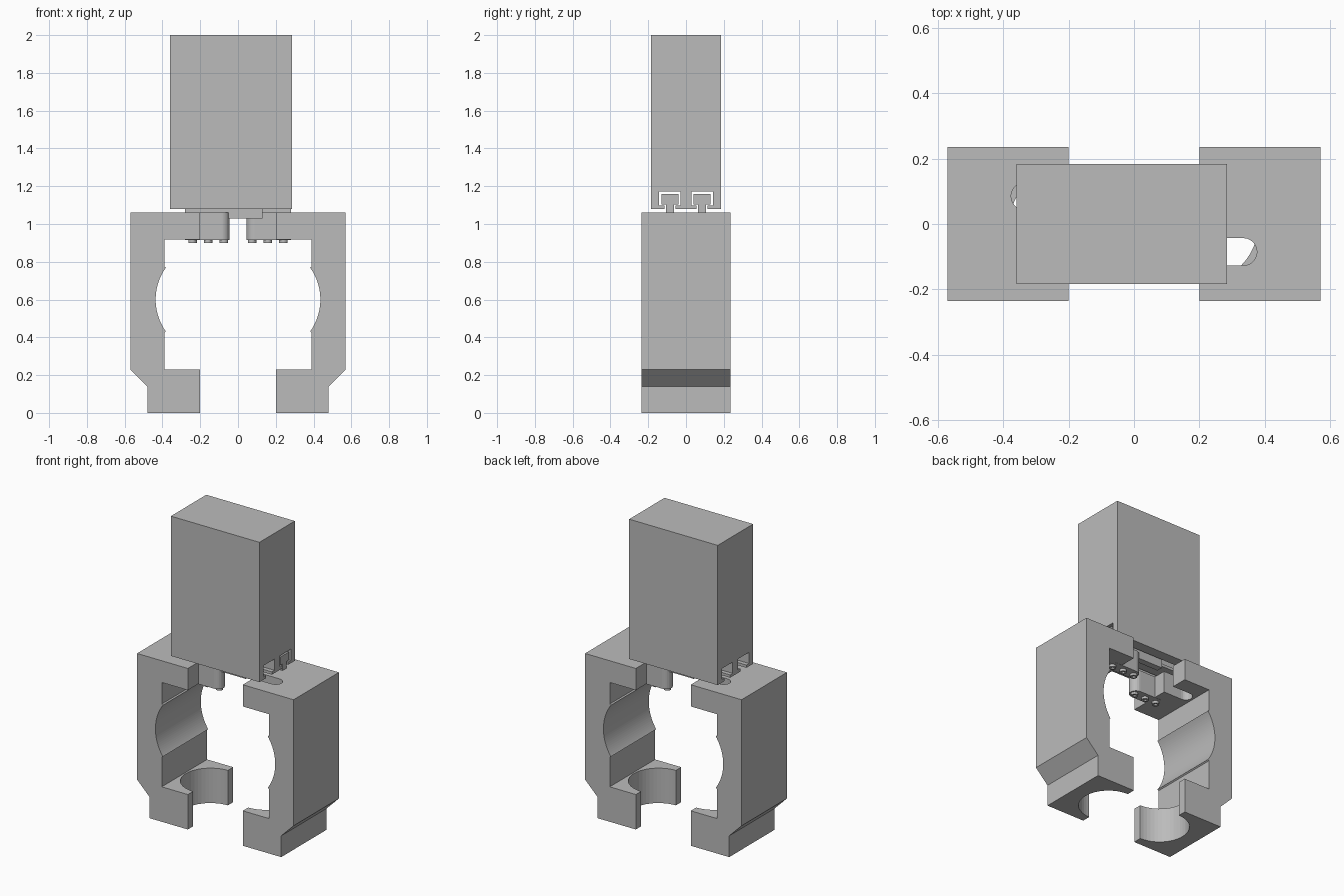
import bpy, bmesh, math
from mathutils import Vector

cube = bpy.data.objects.get("Cube")
if cube:
    bpy.data.objects.remove(cube, do_unlink=True)

grey = bpy.data.materials.new("plain grey")
grey.use_nodes = True
colour = (0.5, 0.5, 0.5, 1)
grey.diffuse_color = colour
grey.node_tree.nodes["Principled BSDF"].inputs["Base Color"].default_value = colour

SLOT_Y = 0.085      # offset of each rail from the centre line
PILL_R = 0.042


def extrude(name, profile, plane, low, high):
    """Extrude a closed 2D profile along the axis missing from its plane."""
    place = {"xy": lambda a, b, d: (a, b, d),
             "xz": lambda a, b, d: (a, d, b),
             "yz": lambda a, b, d: (d, a, b)}[plane]
    bm = bmesh.new()
    face = bm.faces.new([bm.verts.new(place(a, b, low)) for a, b in profile])
    moved = bmesh.ops.extrude_face_region(bm, geom=[face])["geom"]
    shift = Vector(place(0, 0, high - low))
    bmesh.ops.translate(bm, vec=shift,
                        verts=[v for v in moved if isinstance(v, bmesh.types.BMVert)])
    bmesh.ops.recalc_face_normals(bm, faces=bm.faces)
    return finish(name, bm)


def finish(name, bm):
    mesh = bpy.data.meshes.new(name)
    bm.to_mesh(mesh)
    bm.free()
    mesh.materials.append(grey)
    obj = bpy.data.objects.new(name, mesh)
    bpy.context.collection.objects.link(obj)
    return obj


def arc(cx, cy, r, start, end, steps):
    angles = [math.radians(start + (end - start) * i / steps) for i in range(steps + 1)]
    return [(cx + r * math.cos(a), cy + r * math.sin(a)) for a in angles]


def box(a0, a1, b0, b1):
    return [(a0, b0), (a1, b0), (a1, b1), (a0, b1)]


def pill(x0, x1, y):
    return (arc(x1 - PILL_R, y, PILL_R, -90, 90, 12)
            + arc(x0 + PILL_R, y, PILL_R, 90, 270, 12))


def cut(obj, cutter):
    mod = obj.modifiers.new("cut", "BOOLEAN")
    mod.operation, mod.solver, mod.object = "DIFFERENCE", "EXACT", cutter
    graph = bpy.context.evaluated_depsgraph_get()
    mesh = bpy.data.meshes.new_from_object(obj.evaluated_get(graph))
    obj.modifiers.clear()
    obj.data = mesh
    bpy.data.objects.remove(cutter, do_unlink=True)


def turned_copy(obj, name):
    """The other half of the gripper is the same part turned half round."""
    twin = obj.copy()
    twin.name = name
    twin.rotation_euler.z = math.pi
    bpy.context.collection.objects.link(twin)


# Main body with two T-shaped rail slots along its underside
profile = [(-0.184, 2), (-0.184, 1.08)]
for y in (-SLOT_Y, SLOT_Y):
    half = [(0.03, 1.08), (0.03, 1.098), (0.057, 1.098), (0.057, 1.172)]
    profile += [(y - w, z) for w, z in half] + [(y + w, z) for w, z in reversed(half)]
profile += [(0.184, 1.08), (0.184, 2)]
extrude("actuator_body", profile, "yz", -0.36, 0.285)

# Jaw: C-shaped side profile with a curved grip in the inner wall
profile = [(0.2, 0), (0.48, 0), (0.48, 0.14), (0.57, 0.23), (0.57, 1.06),
           (0.2, 1.06), (0.2, 0.917), (0.39, 0.917), (0.39, 0.775)]
profile += arc(0.145, 0.6, 0.291, 35.5, -35.5, 30)
profile += [(0.39, 0.425), (0.39, 0.23), (0.2, 0.23)]
jaw = extrude("left_jaw", profile, "xz", -0.236, 0.236)

# Round bore through the foot, clearance slot through the upper arm
cut(jaw, extrude("bore_cutter", arc(0.2, 0, 0.18, 0, 352.5, 47), "xy", -0.1, 0.3))
cut(jaw, extrude("slot_cutter", pill(0.1, 0.376, -SLOT_Y), "xy", 0.85, 1.2))
turned_copy(jaw, "right_jaw")

# Sliders: T-shaped rail and the rounded block that carries the jaw
rail_profile = [(SLOT_Y + w, z) for w, z in
                [(-0.021, 1.03), (0.021, 1.03), (0.021, 1.104), (0.044, 1.104),
                 (0.044, 1.158), (-0.044, 1.158), (-0.044, 1.104), (-0.021, 1.104)]]
rail = extrude("left_rail", rail_profile, "yz", -0.13, 0.28)
turned_copy(rail, "right_rail")
block = extrude("left_slider_block", pill(0.045, 0.28, SLOT_Y), "xy", 0.916, 1.06)
turned_copy(block, "right_slider_block")

# Three socket bolts below each slider block
for i, x in enumerate((0.075, 0.158, 0.24), 1):
    bolt = extrude(f"left_bolt_{i}", arc(x, SLOT_Y, 0.022, 0, 345, 23), "xy", 0.9, 0.93)
    cut(bolt, extrude("socket_cutter", arc(x, SLOT_Y, 0.012, 0, 300, 5), "xy", 0.88, 0.915))
    turned_copy(bolt, f"right_bolt_{i}")
